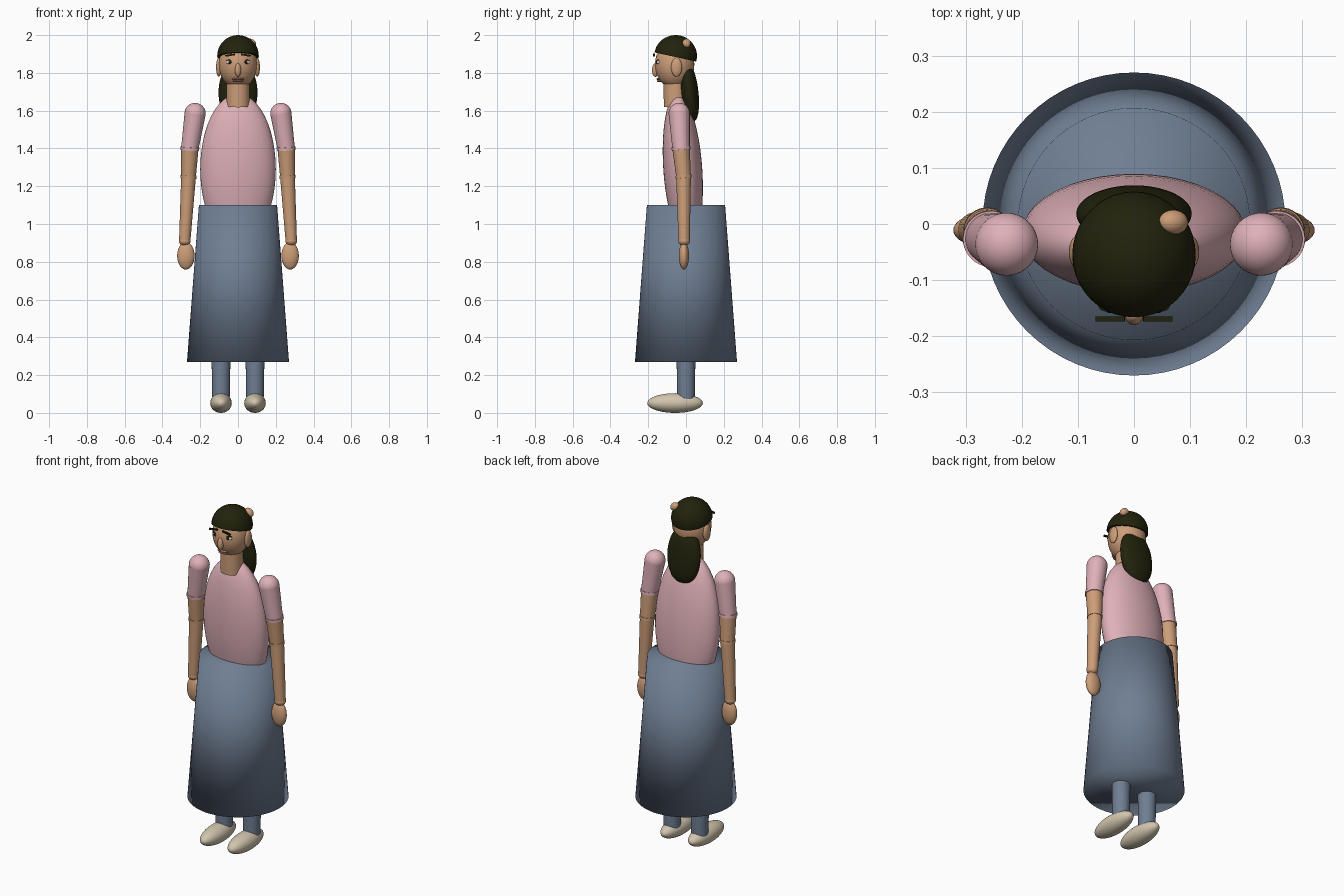
import bpy, bmesh, math
from mathutils import Vector, Matrix

cube = bpy.data.objects.get("Cube")
if cube:
    bpy.data.objects.remove(cube)


def material(name, r, g, b):
    m = bpy.data.materials.new(name)
    m.use_nodes = True
    m.diffuse_color = (r, g, b, 1)
    bsdf = m.node_tree.nodes["Principled BSDF"]
    bsdf.inputs["Base Color"].default_value = (r, g, b, 1)
    bsdf.inputs["Roughness"].default_value = 0.7
    return m


SKIN = material("skin", 0.61, 0.34, 0.19)
PINK = material("pink_cloth", 0.74, 0.44, 0.48)
BLUE = material("blue_cloth", 0.16, 0.21, 0.29)
HAIR = material("dark_hair", 0.016, 0.016, 0.004)
SHOE = material("cream_leather", 0.64, 0.56, 0.42)
LIP = material("lip", 0.45, 0.2, 0.15)
WHITE = material("eye_white", 0.75, 0.7, 0.62)


def finish(name, bm, mat, smooth_all=False):
    bmesh.ops.recalc_face_normals(bm, faces=bm.faces)
    me = bpy.data.meshes.new(name)
    bm.to_mesh(me)
    bm.free()
    me.materials.append(mat)
    ob = bpy.data.objects.new(name, me)
    bpy.context.collection.objects.link(ob)
    bpy.ops.object.select_all(action="DESELECT")
    ob.select_set(True)
    bpy.context.view_layer.objects.active = ob
    if smooth_all:
        bpy.ops.object.shade_smooth()
    else:
        bpy.ops.object.shade_smooth_by_angle(angle=math.radians(40))
    return ob


def ellipsoid(name, mat, centre, radii, tilt=0, roll=0, cut=None, power=1):
    """Ellipsoid tilted about x and rolled about y; cut keeps one side of a plane."""
    bm = bmesh.new()
    bmesh.ops.create_uvsphere(bm, u_segments=40, v_segments=24, radius=1)
    for v in bm.verts:  # a power below 1 gives fuller ends
        ring = math.hypot(v.co.x, v.co.y)
        if ring > 1e-4:
            v.co.xy *= ring ** (power - 1)
    rot = Matrix.Rotation(math.radians(roll), 4, "Y") @ Matrix.Rotation(math.radians(tilt), 4, "X")
    bm.transform(Matrix.Translation(centre) @ rot @ Matrix.Diagonal((*radii, 1)))
    if cut:
        res = bmesh.ops.bisect_plane(bm, geom=bm.verts[:] + bm.edges[:] + bm.faces[:],
                                     plane_co=cut[0], plane_no=cut[1], clear_inner=True)
        rim = [e for e in res["geom_cut"] if isinstance(e, bmesh.types.BMEdge)]
        bmesh.ops.contextual_create(bm, geom=rim)
    return finish(name, bm, mat)


def limb(name, mat, a, b, r1, r2, smooth_all=False, sides=40):
    """Closed tapered cylinder from a (radius r1) to b (radius r2)."""
    a, b = Vector(a), Vector(b)
    bm = bmesh.new()
    bmesh.ops.create_cone(bm, cap_ends=True, segments=sides, radius1=r1, radius2=r2,
                          depth=(b - a).length)
    rot = (b - a).to_track_quat("Z", "Y").to_matrix().to_4x4()
    bm.transform(Matrix.Translation((a + b) / 2) @ rot)
    return finish(name, bm, mat, smooth_all)


def box(name, mat, centre, size, roll=0):
    bm = bmesh.new()
    bmesh.ops.create_cube(bm, size=1)
    rot = Matrix.Rotation(math.radians(roll), 4, "Y")
    bm.transform(Matrix.Translation(centre) @ rot @ Matrix.Diagonal((*size, 1)))
    return finish(name, bm, mat)


# Body and skirt
ellipsoid("torso", PINK, (0, -0.017, 1.29), (0.2, 0.103, 0.4), tilt=4)
limb("skirt", BLUE, (0, 0, 0.27), (0, 0, 1.1), 0.27, 0.207, smooth_all=True, sides=64)

# Head and hair
limb("neck", SKIN, (0, -0.055, 1.62), (0, -0.06, 1.78), 0.062, 0.06)
ellipsoid("neck_base", SKIN, (0, -0.055, 1.66), (0.062, 0.05, 0.03))
ellipsoid("head", SKIN, (0, -0.06, 1.845), (0.101, 0.104, 0.128))
ellipsoid("hair_cap", HAIR, (0, -0.055, 1.89), (0.11, 0.113, 0.11),
          cut=((0, -0.16, 1.907), (0, 0.22, 1)))
ellipsoid("ponytail", HAIR, (0, 0.018, 1.695), (0.103, 0.048, 0.155), tilt=6, power=0.8)
ellipsoid("hair_ornament", SKIN, (0.07, 0.003, 1.957), (0.028, 0.022, 0.022), roll=35)

# Face
ellipsoid("nose", SKIN, (0, -0.162, 1.815), (0.016, 0.018, 0.036))
ellipsoid("upper_lip", LIP, (0, -0.146, 1.768), (0.032, 0.011, 0.006))
ellipsoid("lower_lip", LIP, (0, -0.142, 1.757), (0.026, 0.012, 0.006))

for side, s in (("left", 1), ("right", -1)):
    ellipsoid(side + "_ear", SKIN, (s * 0.101, -0.05, 1.83), (0.015, 0.029, 0.05))
    box(side + "_eyebrow", HAIR, (s * 0.042, -0.169, 1.894), (0.052, 0.009, 0.009), s * 9)
    ellipsoid(side + "_eye", WHITE, (s * 0.042, -0.145, 1.856), (0.02, 0.011, 0.011))
    ellipsoid(side + "_iris", HAIR, (s * 0.042, -0.153, 1.856), (0.009, 0.006, 0.009))
    ellipsoid(side + "_lower_lid", HAIR, (s * 0.042, -0.147, 1.867), (0.021, 0.01, 0.003))

    # Arm joints
    shoulder = (s * 0.227, -0.036, 1.585)
    cuff = Vector((s * 0.255, -0.026, 1.4))
    elbow = Vector((s * 0.262, -0.013, 1.25))
    wrist = (s * 0.282, -0.01, 0.91)
    down = (elbow - cuff).normalized() * 0.008

    # Sleeve
    ellipsoid(side + "_shoulder", PINK, shoulder, (0.056, 0.056, 0.056))
    limb(side + "_sleeve", PINK, shoulder, cuff, 0.056, 0.046)
    limb(side + "_cuff", PINK, cuff - down, cuff + down, 0.05, 0.05)

    # Arm and hand
    limb(side + "_upper_arm", SKIN, cuff, elbow, 0.046, 0.039)
    limb(side + "_elbow", SKIN, elbow - down, elbow + down, 0.042, 0.042)
    limb(side + "_forearm", SKIN, elbow, wrist, 0.039, 0.03)
    ellipsoid(side + "_wrist", SKIN, wrist, (0.031, 0.031, 0.025))
    ellipsoid(side + "_hand", SKIN, (s * 0.276, -0.011, 0.832), (0.046, 0.027, 0.073))

    # Leg and shoe
    limb(side + "_leg", BLUE, (s * 0.09, 0, 0.07), (s * 0.09, 0, 0.4), 0.046, 0.052)
    ellipsoid(side + "_shoe", SHOE, (s * 0.09, -0.058, 0.052), (0.057, 0.147, 0.052))
